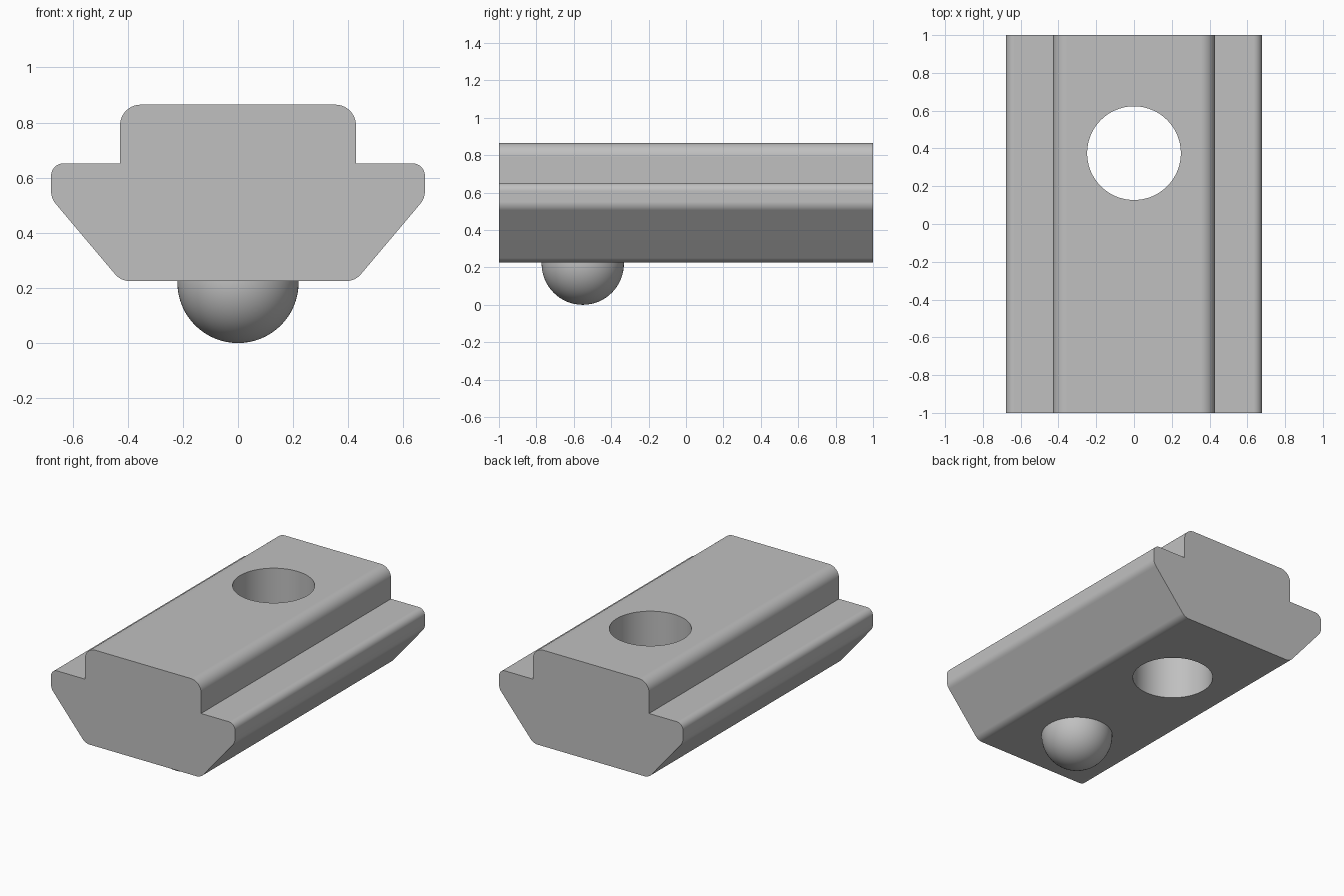
import bpy, bmesh, math
from mathutils import Vector

cube = bpy.data.objects.get("Cube")
if cube:
    bpy.data.objects.remove(cube, do_unlink=True)

# Single plain metal colour
metal = bpy.data.materials.new("grey_metal")
metal.use_nodes = True
grey = (0.527, 0.527, 0.527, 1)
metal.diffuse_color = grey
metal.node_tree.nodes["Principled BSDF"].inputs["Base Color"].default_value = grey


def fillet(prev, corner, nxt, radius, steps=10):
    """Points of a tangent arc replacing one profile corner."""
    if radius == 0:
        return [corner]
    a, b = (prev - corner).normalized(), (nxt - corner).normalized()
    half_angle = a.angle(b) / 2
    centre = corner + (a + b).normalized() * (radius / math.sin(half_angle))
    reach = radius / math.tan(half_angle)
    start = (corner + a * reach - centre).normalized()
    end = (corner + b * reach - centre).normalized()
    return [centre + start.slerp(end, i / steps) * radius for i in range(steps + 1)]


def activate(obj):
    bpy.ops.object.select_all(action="DESELECT")
    obj.select_set(True)
    bpy.context.view_layer.objects.active = obj


# Right half of the cross-section from bottom to top: x, z, corner radius
half = [(0.425, 0.225, 0.07), (0.678, 0.525, 0.07), (0.678, 0.652, 0.045),
        (0.428, 0.652, 0), (0.428, 0.865, 0.075)]
outline = half + [(-x, z, r) for x, z, r in reversed(half)]
corners = [Vector((x, -1, z)) for x, z, r in outline]
points = []
for i, (x, z, r) in enumerate(outline):
    points += fillet(corners[i - 1], corners[i], corners[(i + 1) % len(corners)], r)

# Extruded slot-nut body
bm = bmesh.new()
face = bm.faces.new([bm.verts.new(p) for p in points])
ext = bmesh.ops.extrude_face_region(bm, geom=[face], use_keep_orig=True)
bmesh.ops.translate(bm, vec=(0, 2, 0),
                    verts=[g for g in ext["geom"] if isinstance(g, bmesh.types.BMVert)])
bmesh.ops.recalc_face_normals(bm, faces=bm.faces)
mesh = bpy.data.meshes.new("body")
bm.to_mesh(mesh)
bm.free()
body = bpy.data.objects.new("body", mesh)
bpy.context.collection.objects.link(body)
mesh.materials.append(metal)

# Through hole
bpy.ops.mesh.primitive_cylinder_add(vertices=96, radius=0.248, depth=2, location=(0, 0.375, 0.5))
cutter = bpy.context.object
cutter.name = "hole_cutter"
cutter.hide_render = True
cutter.data.materials.append(metal)
cut = body.modifiers.new("hole", "BOOLEAN")
cut.operation = "DIFFERENCE"
cut.solver = "EXACT"
cut.object = cutter
activate(body)
bpy.ops.object.modifier_apply(modifier=cut.name)
bpy.data.objects.remove(cutter, do_unlink=True)

# Smooth fillets and bore, with flat faces kept flat
activate(body)
bpy.ops.object.shade_smooth_by_angle(angle=math.radians(30))
weighted = body.modifiers.new("flat_faces", "WEIGHTED_NORMAL")
weighted.keep_sharp = True

# Spring ball seated in the underside
bpy.ops.mesh.primitive_uv_sphere_add(segments=64, ring_count=32, radius=0.22,
                                     location=(0, -0.552, 0.22))
ball = bpy.context.object
ball.name = "spring_ball"
ball.data.materials.append(metal)
bpy.ops.object.shade_smooth()
